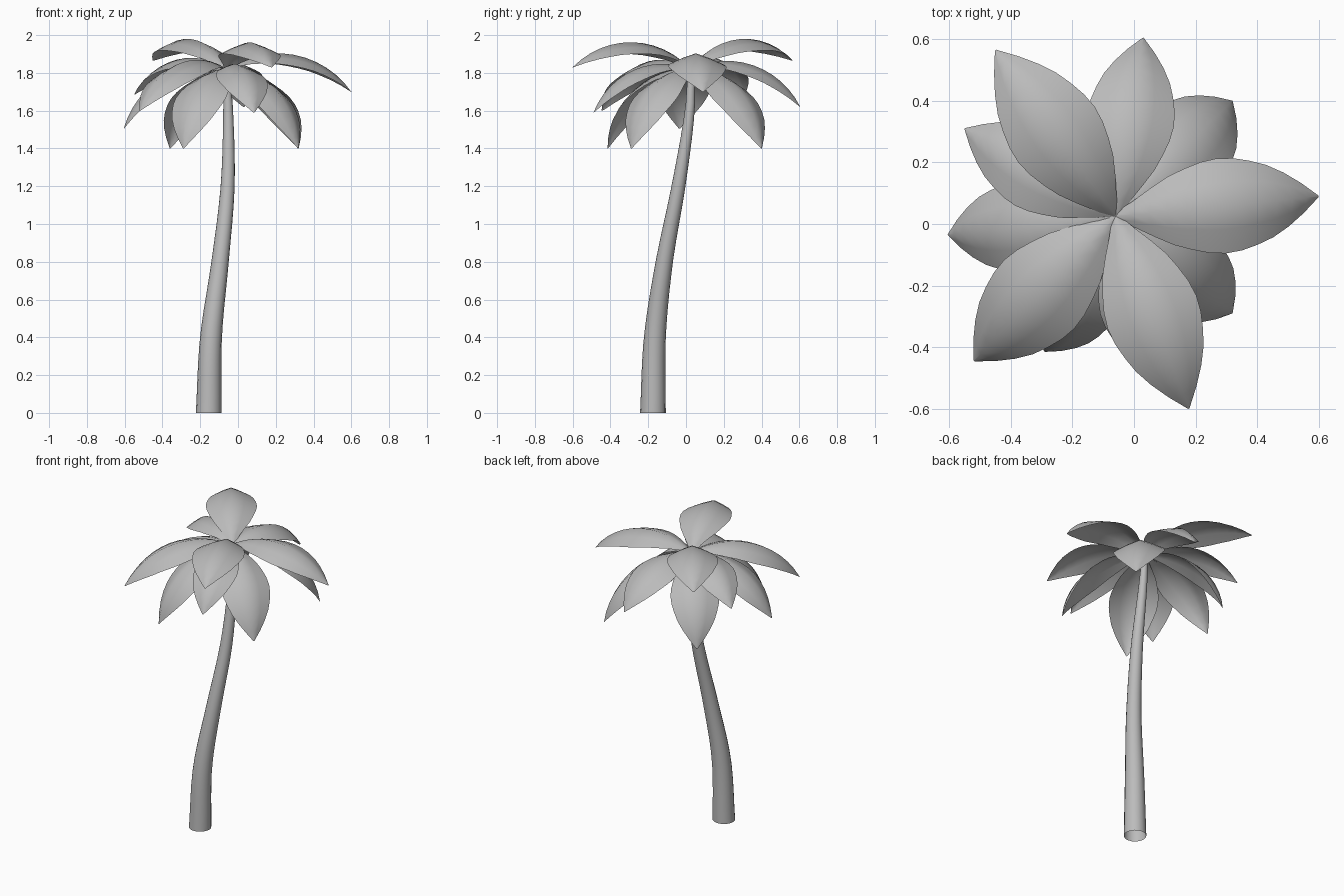
import bpy, bmesh, math
from mathutils import Vector

cube = bpy.data.objects.get("Cube")
if cube:
    bpy.data.objects.remove(cube)

# One flat colour for the whole tree
grey = bpy.data.materials.new("plain_grey")
grey.use_nodes = True
colour = (0.5, 0.5, 0.5, 1)
grey.diffuse_color = colour
grey.node_tree.nodes["Principled BSDF"].inputs["Base Color"].default_value = colour


def finish(name, bm):
    mesh = bpy.data.meshes.new(name)
    bm.to_mesh(mesh)
    bm.free()
    mesh.materials.append(grey)
    for face in mesh.polygons:
        face.use_smooth = True
    obj = bpy.data.objects.new(name, mesh)
    bpy.context.collection.objects.link(obj)
    return obj


def bridge(bm, rows, closed=False):
    for a, b in zip(rows, rows[1:]):
        n = len(a)
        for i in range(n if closed else n - 1):
            j = (i + 1) % n
            bm.faces.new((a[i], a[j], b[j], b[i]))


def sample(points, t):
    """Smooth interpolation through (t, value) pairs."""
    for i in range(len(points) - 1):
        (t0, v0), (t1, v1) = points[i], points[i + 1]
        if t <= t1:
            def slope(k):
                lo, hi = points[max(k - 1, 0)], points[min(k + 1, len(points) - 1)]
                return (hi[1] - lo[1]) / (hi[0] - lo[0]) * (t1 - t0)
            s = (t - t0) / (t1 - t0)
            return ((2*s**3 - 3*s**2 + 1) * v0 + (s**3 - 2*s**2 + s) * slope(i)
                    + (3*s**2 - 2*s**3) * v1 + (s**3 - s**2) * slope(i + 1))
    return points[-1][1]


# Trunk: open tapering tube along a gentle S curve, as (x, y, z, radius)
trunk_path = [(-.155, -.175, 0, .068), (-.143, -.165, .4, .058), (-.095, -.115, .8, .046),
              (-.055, -.04, 1.2, .037), (-.052, .02, 1.6, .026), (-.063, .027, 1.82, .018)]
tracks = [[(p[2], p[k]) for p in trunk_path] for k in (0, 1, 3)]
bm = bmesh.new()
rings = []
for i in range(21):
    z = 1.82 * i / 20
    x, y, r = (sample(track, z) for track in tracks)
    rings.append([bm.verts.new((x + r * math.cos(a), y + r * math.sin(a), z))
                  for a in (math.tau * k / 16 for k in range(16))])
bridge(bm, rings, closed=True)
finish("trunk", bm)

# Leaves: the same arched, ridged blade spanned from the crown to each tip
crown = Vector((-.06, .025, 1.82))
half_width = [(0, .02), (.1, .075), (.25, .165), (.5, .23), (.75, .175), (.9, .085), (1, .004)]
SAG, RIDGE = .205, .4
arc = 2 * math.atan(2 * SAG)
radius = .5 / math.sin(arc)


def leaf(name, tip):
    chord = Vector(tip) - crown
    size = chord.length
    along = chord.normalized()
    side = Vector((0, 0, 1)).cross(along).normalized()
    up = along.cross(side)
    bm = bmesh.new()
    rows = []
    for i in range(13):
        t = i / 12
        a = (2 * t - 1) * arc
        spine = along * (.5 + radius * math.sin(a)) + up * radius * (math.cos(a) - math.cos(arc))
        normal = along * math.sin(a) + up * math.cos(a)
        w = sample(half_width, t)
        rows.append([bm.verts.new(crown + size * (spine + side * w * s - normal * w * RIDGE * abs(s) ** 1.2))
                     for s in (1, .5, 0, -.5, -1)])
    bridge(bm, rows)
    bmesh.ops.recalc_face_normals(bm, faces=bm.faces)
    if sum(f.normal.dot(up) for f in bm.faces) < 0:
        bmesh.ops.reverse_faces(bm, faces=bm.faces)
    finish(name, bm)


layers = {
    "upper_leaf": [(.6, .09, 1.70), (-.45, .565, 1.865), (-.52, -.445, 1.60), (.178, -.6, 1.83)],
    "middle_leaf": [(.03, .605, 1.62), (-.605, -.035, 1.505), (-.55, .31, 1.685), (.085, -.49, 1.59)],
    "lower_leaf": [(.32, .4, 1.40), (.32, -.29, 1.40), (-.29, -.415, 1.40), (-.36, .4, 1.40)],
}
for layer, tips in layers.items():
    for number, tip in enumerate(tips, 1):
        leaf(f"{layer}_{number}", tip)
